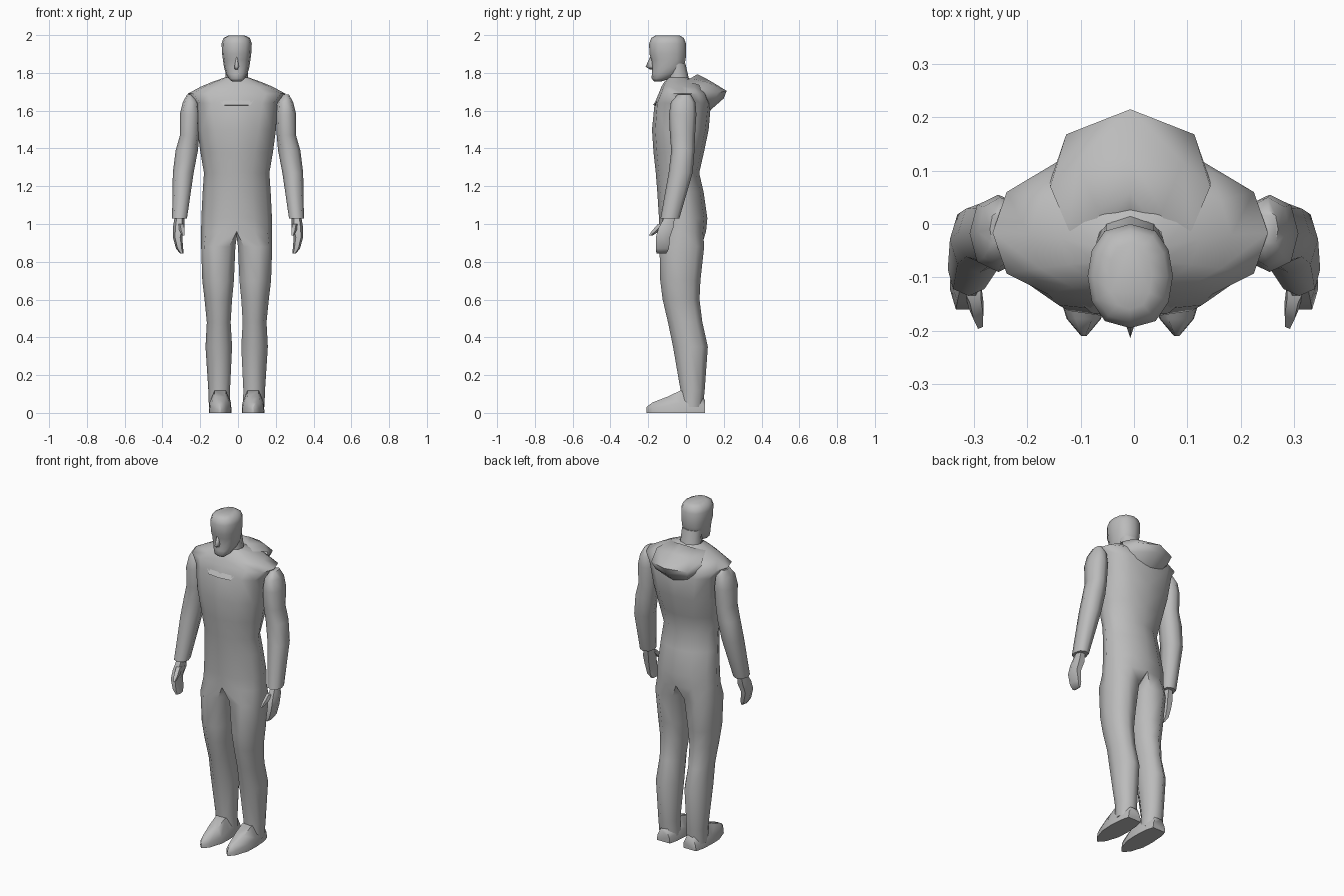
import bpy
import bmesh
from math import sin, cos, radians, copysign

default_cube = bpy.data.objects.get("Cube")
if default_cube:
    bpy.data.objects.remove(default_cube, do_unlink=True)

CENTRE = -0.007  # the trunk sits slightly off the arm centre line

grey = bpy.data.materials.new("plain grey")
grey.use_nodes = True
colour = (0.5, 0.5, 0.5, 1)
grey.diffuse_color = colour
grey.node_tree.nodes["Principled BSDF"].inputs["Base Color"].default_value = colour


def power(value, exponent):
    return copysign(abs(value) ** exponent, value)


def oval(z, left, right, front, back, round_x=0.85, round_y=0.9, sides=8, start=0):
    """Horizontal rounded ring filling the given bounds."""
    ring = []
    for step in range(sides):
        angle = radians(start + 360 * step / sides)
        x = (left + right) / 2 + (right - left) / 2 * power(cos(angle), round_x)
        y = (front + back) / 2 + (back - front) / 2 * power(sin(angle), round_y)
        ring.append((x, y, z))
    return ring


def add_rings(bm, rings):
    return [[bm.verts.new(point) for point in ring] for ring in rings]


def bridge(bm, rings, closed=True):
    """Join each ring of vertices to the next with quads."""
    for lower, upper in zip(rings, rings[1:]):
        count = len(lower)
        for i in range(count if closed else count - 1):
            j = (i + 1) % count
            bm.faces.new((lower[i], lower[j], upper[j], upper[i]))


def finish(name, bm, mirrored=False, offset=0.0, sharp=60):
    if mirrored:
        geometry = bm.verts[:] + bm.edges[:] + bm.faces[:]
        bmesh.ops.mirror(bm, geom=geometry, axis='X', merge_dist=0.001)
    bmesh.ops.recalc_face_normals(bm, faces=bm.faces[:])
    mesh = bpy.data.meshes.new(name)
    bm.to_mesh(mesh)
    bm.free()
    mesh.materials.append(grey)
    part = bpy.data.objects.new(name, mesh)
    part.location.x = offset
    bpy.context.collection.objects.link(part)
    bpy.ops.object.select_all(action='DESELECT')
    part.select_set(True)
    bpy.context.view_layer.objects.active = part
    bpy.ops.object.shade_smooth_by_angle(angle=radians(sharp))


def loft(name, rings, closed=True, **options):
    """Skin a stack of rings, capping both ends when closed."""
    bm = bmesh.new()
    loops = add_rings(bm, rings)
    bridge(bm, loops, closed)
    if closed:
        bm.faces.new(loops[0])
        bm.faces.new(loops[-1])
    finish(name, bm, **options)


# Trunk and legs: one half, mirrored. Rows are height, half width, front, back, roundness
trunk_rows = [
    (1.775, .065, -.095, .01, .9), (1.752, .13, -.115, .06, .85),
    (1.727, .19, -.13, .09, .8), (1.69, .258, -.145, .112, .75),
    (1.64, .215, -.166, .132, .68), (1.5, .208, -.18, .12, .85),
    (1.38, .192, -.172, .095, 1), (1.27, .173, -.16, .07, 1.1),
    (1.17, .18, -.152, .093, 1.1), (1.03, .187, -.143, .113, 1),
    (.96, .188, -.142, .106, .95),
]
# Leg rows are height, inner x, outer x, front, back, roundness
leg_rows = [
    (.88, .003, .188, -.142, .098, .7), (.7, .01, .182, -.138, .078, .9),
    (.6, .02, .17, -.125, .073, 1), (.48, .028, .158, -.097, .088, 1),
    (.35, .02, .165, -.07, .117, 1), (.12, .032, .15, -.03, .1, .95),
    (.03, .03, .147, -.03, .09, .85),
]
bm = bmesh.new()
trunk = []
for z, width, front, back, roundness in trunk_rows:
    half_ring = []
    for step in range(7):
        angle = radians(-90 + 30 * step)
        x = width * power(cos(angle), roundness) if 0 < step < 6 else 0
        y = (front + back) / 2 + (back - front) / 2 * power(sin(angle), roundness)
        half_ring.append((x, y, z))
    trunk.append(half_ring)
trunk = add_rings(bm, trunk)
bridge(bm, trunk, closed=False)
crotch = [bm.verts.new((0, y, 0.93)) for y in (0.04, -0.07)]
legs = add_rings(bm, [oval(*row, round_y=1, sides=9, start=-120) for row in leg_rows])
bridge(bm, [trunk[-1] + crotch] + legs)
bm.faces.new(legs[-1])
finish("trunk_and_legs", bm, mirrored=True, offset=CENTRE)

# Feet: flat-soled sections from heel to pointed toe
foot_rows = [(.1, .042, .07), (.05, .055, .1), (-.03, .06, .118),
             (-.1, .057, .085), (-.178, .032, .055), (-.21, .005, .03)]
foot_outline = [(-1, 0), (1, 0), (.95, .45), (.5, 1), (-.5, 1), (-.95, .45)]
foot_rings = [[(.087 + half * u, y, top * v) for u, v in foot_outline]
              for y, half, top in foot_rows]
loft("feet", foot_rings, mirrored=True, offset=CENTRE)

# Sleeved arms, hands and thumbs
arm_rows = [
    (1.685, .235, .27, -.045, .025), (1.645, .21, .292, -.08, .05),
    (1.58, .2, .308, -.09, .055), (1.47, .205, .307, -.085, .048),
    (1.39, .212, .33, -.078, .045), (1.27, .235, .345, -.092, .035),
    (1.03, .27, .349, -.135, -.035),
]
loft("arms", [oval(*row) for row in arm_rows], mirrored=True)

hand_rows = [
    (1.04, .285, .335, -.115, -.055), (.98, .282, .345, -.15, -.062),
    (.93, .295, .345, -.165, -.08), (.87, .29, .328, -.165, -.085),
    (.845, .288, .308, -.16, -.1),
]
loft("hands", [oval(*row, sides=6) for row in hand_rows], mirrored=True)

thumb_rows = [(1.0, .284, .318, -.15, -.1), (.965, .28, .31, -.18, -.135),
              (.94, .282, .297, -.197, -.175)]
loft("thumbs", [oval(*row, sides=5) for row in thumb_rows], mirrored=True)

# Neck and head: height, half width, front, back
neck_rows = [(1.67, .075, -.115, .045), (1.77, .06, -.093, .015), (1.85, .06, -.1, -.003)]
loft("neck", [oval(z, -w, w, f, b) for z, w, f, b in neck_rows], offset=CENTRE)

head_rows = [
    (1.755, .025, -.168, -.13), (1.77, .043, -.182, -.085), (1.795, .057, -.181, -.04),
    (1.83, .067, -.18, -.012), (1.87, .073, -.184, -.002), (1.9, .077, -.194, 0),
    (1.955, .08, -.195, 0), (1.985, .07, -.184, -.012), (1.999, .04, -.16, -.035),
]
head_rings = [oval(z, -w, w, f, b, round_x=0.75, round_y=1, sides=12)
              for z, w, f, b in head_rows]
loft("head", head_rings, offset=CENTRE, sharp=75)

nose_rows = [(1.818, .016, -.19), (1.832, .016, -.214), (1.885, .01, -.19)]
loft("nose", [[(-w, -.165, z), (0, tip, z), (w, -.165, z)] for z, w, tip in nose_rows],
     offset=CENTRE, sharp=130)

# Lowered hood: half arcs from the inner lining over the rim to the underside
hood_arcs = [
    [(.07, -.04, 1.745), (.05, -.01, 1.748), (0, .01, 1.755)],
    [(.115, -.012, 1.757), (.06, .025, 1.772), (0, .06, 1.793)],
    [(.15, .07, 1.735), (.10, .115, 1.75), (0, .125, 1.76)],
    [(.15, .08, 1.70), (.12, .168, 1.695), (0, .215, 1.705)],
    [(.14, .09, 1.67), (.105, .15, 1.65), (0, .2, 1.665)],
    [(.12, .08, 1.62), (.08, .1, 1.61), (0, .115, 1.59)],
]
loft("hood", hood_arcs, closed=False, mirrored=True, offset=CENTRE)

# Folded collar at the throat
collar_arcs = [
    [(0, -.165, 1.628), (.07, -.155, 1.628), (.11, -.12, 1.69)],
    [(0, -.175, 1.63), (.073, -.167, 1.63), (.115, -.127, 1.69)],
    [(0, -.115, 1.72), (.06, -.105, 1.735), (.09, -.07, 1.75)],
]
loft("collar", collar_arcs, closed=False, mirrored=True, offset=CENTRE)
